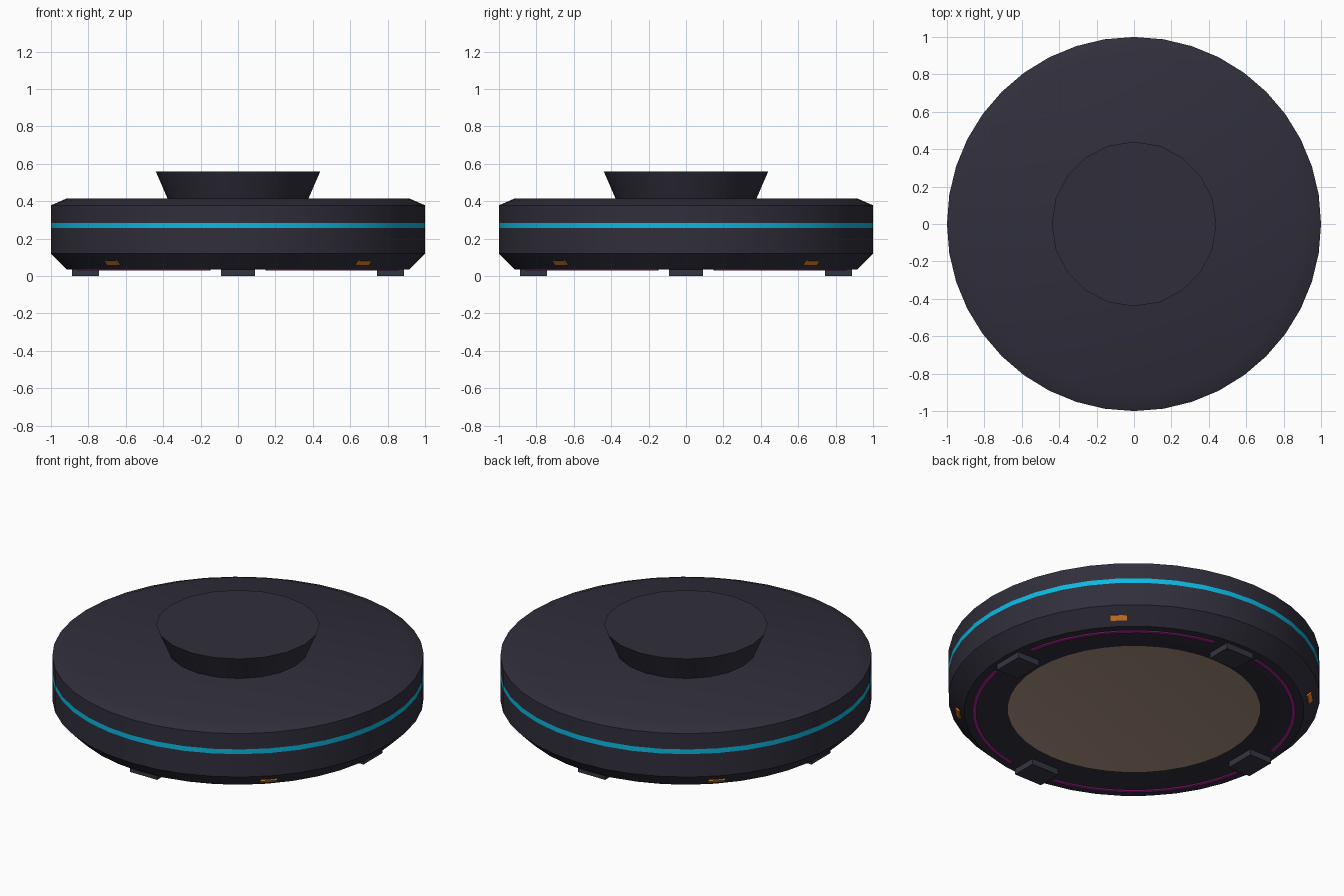
import bpy, bmesh, math
from mathutils import Matrix, Vector

if "Cube" in bpy.data.objects:
    bpy.data.objects.remove(bpy.data.objects["Cube"])


def material(name, rgb):
    m = bpy.data.materials.new(name)
    m.diffuse_color = (*rgb, 1)
    m.use_nodes = True
    m.node_tree.nodes["Principled BSDF"].inputs["Base Color"].default_value = m.diffuse_color
    return m


BODY = material("dark slate", (0.030, 0.028, 0.044))
FOOT = material("foot slate", (0.036, 0.036, 0.054))
CYAN = material("cyan", (0.004, 0.48, 0.76))
MAGENTA = material("magenta", (0.41, 0.02, 0.31))
ORANGE = material("orange", (0.78, 0.22, 0.02))
TAN = material("warm tan", (0.43, 0.30, 0.23))


def finish(name, bm, mats, smooth=False):
    bmesh.ops.recalc_face_normals(bm, faces=bm.faces)
    mesh = bpy.data.meshes.new(name)
    bm.to_mesh(mesh)
    bm.free()
    ob = bpy.data.objects.new(name, mesh)
    bpy.context.collection.objects.link(ob)
    for m in mats:
        mesh.materials.append(m)
    if smooth:
        bpy.ops.object.select_all(action='DESELECT')
        ob.select_set(True)
        bpy.context.view_layer.objects.active = ob
        bpy.ops.object.shade_smooth_by_angle(angle=math.radians(30))
    return ob


def lathe(name, profile, sides, mats, rule=None):
    """Closed solid of revolution; profile runs from the bottom cap to the top cap."""
    bm = bmesh.new()
    rings = [[bm.verts.new((r * math.cos(2 * math.pi * i / sides),
                            r * math.sin(2 * math.pi * i / sides), z))
              for i in range(sides)] for r, z in profile]
    bm.faces.new(rings[0][::-1])
    bm.faces.new(rings[-1])
    for k, (a, b) in enumerate(zip(rings, rings[1:])):
        for i in range(sides):
            j = (i + 1) % sides
            bm.faces.new((a[i], a[j], b[j], b[i]))
    for f in bm.faces:
        f.material_index = rule(f.calc_center_median(), len(f.verts)) if rule else 0
    return finish(name, bm, mats, True)


def box(name, size, matrix, mat):
    bm = bmesh.new()
    bmesh.ops.create_cube(bm, size=1, matrix=matrix @ Matrix.Diagonal((*size, 1)))
    return finish(name, bm, [mat])


def body_rule(c, corners):
    if corners > 4 and c.z < 0.2:
        return 2                                   # recessed underside plate
    return 1 if 0.257 < c.z < 0.283 else 0         # glowing band


# Main disc with shallow underside recess, and flared cap on top
lathe("disc_body", [(0.68, 0.048), (0.74, 0.035), (0.915, 0.035), (1, 0.12), (1, 0.256),
                    (1, 0.284), (1, 0.378), (0.915, 0.415)], 40, [BODY, CYAN, TAN], body_rule)
lathe("top_cap", [(0.375, 0.41), (0.44, 0.56)], 20, [BODY])

slope = math.atan2(0.085, 0.085)
for n in range(4):
    turn = Matrix.Rotation(n * math.pi / 2, 4, 'Z')
    diagonal = turn @ Matrix.Rotation(math.pi / 4, 4, 'Z')

    # Feet on the axes
    box(f"foot_{n + 1}", (0.145, 0.18, 0.05),
        turn @ Matrix.Translation((0.815, 0, 0.025)), FOOT)

    # Small lamps on the lower chamfer, on the diagonals
    box(f"lamp_{n + 1}", (0.03, 0.09, 0.009),
        diagonal @ Matrix.Translation((0.950, 0, 0.069)) @ Matrix.Rotation(-slope, 4, 'Y'), ORANGE)

    # Thin light arcs under the rim between the feet
    bm = bmesh.new()
    start = math.radians(-35)
    section = [bm.verts.new(Vector((r * math.cos(start), r * math.sin(start), z)))
               for r, z in ((0.85, 0.029), (0.87, 0.029), (0.87, 0.037), (0.85, 0.037))]
    face = bm.faces.new(section)
    bmesh.ops.spin(bm, geom=[face] + face.edges[:] + section, cent=(0, 0, 0), axis=(0, 0, 1),
                   angle=math.radians(70), steps=10)
    bm.transform(diagonal)
    finish(f"light_arc_{n + 1}", bm, [MAGENTA])
